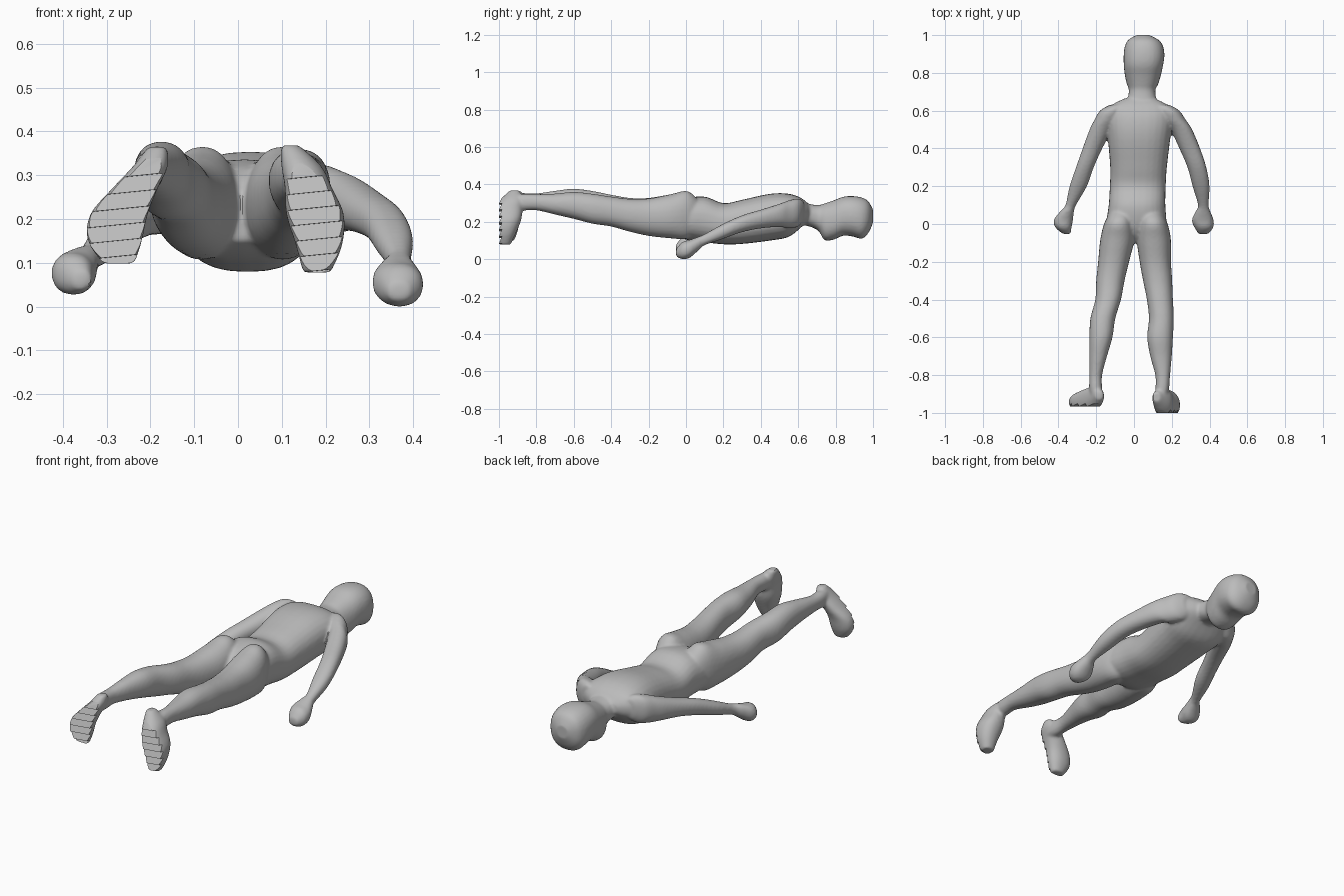
import bpy, bmesh, math
from mathutils import Vector

SIDES = 28
bm = bmesh.new()


def catmull(rows, steps=4):
    """Smoothly refine a list of sections."""
    out = []
    for i in range(len(rows) - 1):
        p0, p1 = rows[max(i - 1, 0)], rows[i]
        p2, p3 = rows[i + 1], rows[min(i + 2, len(rows) - 1)]
        for s in range(steps):
            t = s / steps
            out.append([0.5 * (2 * b + (c - a) * t + (2 * a - 5 * b + 4 * c - d) * t * t
                               + (3 * b - a - 3 * c + d) * t ** 3)
                        for a, b, c, d in zip(p0, p1, p2, p3)])
    return out + [rows[-1]]


def loft(rows, along="Y", power=2.2):
    """Skin superellipse sections (x, y, z, half width, half depth)."""
    rings = []
    for x, y, z, ra, rb in catmull(rows):
        ring = []
        for k in range(SIDES):
            a = math.tau * k / SIDES
            c, s = math.cos(a), math.sin(a)
            u = math.copysign(abs(c) ** (2 / power), c) * ra
            v = math.copysign(abs(s) ** (2 / power), s) * rb
            ring.append(bm.verts.new((x + u, y, z + v) if along == "Y" else (x + u, y + v, z)))
        rings.append(ring)
    faces = [bm.faces.new(rings[0]), bm.faces.new(rings[-1][::-1])]
    for r, q in zip(rings, rings[1:]):
        for k in range(SIDES):
            n = (k + 1) % SIDES
            faces.append(bm.faces.new((r[k], q[k], q[n], r[n])))
    bmesh.ops.recalc_face_normals(bm, faces=faces)


# torso
loft([(.03, .665, .25, .08, .035), (.03, .62, .25, .16, .075), (.03, .55, .235, .175, .115),
      (.027, .45, .225, .165, .125), (.024, .3, .2, .15, .118), (.02, .2, .19, .148, .11),
      (.016, .1, .213, .15, .122), (.012, 0, .215, .16, .11), (.01, -.06, .21, .15, .085),
      (.008, -.1, .2, .09, .05)], power=2.4)

# neck and head
loft([(.04, .58, .25, .08, .06), (.042, .66, .235, .075, .06), (.043, .71, .22, .07, .07),
      (.045, .74, .2, .083, .098), (.047, .79, .21, .096, .105), (.05, .84, .23, .104, .104),
      (.053, .89, .23, .108, .108), (.053, .94, .22, .102, .11), (.05, .975, .225, .08, .085),
      (.047, 1.0, .23, .035, .035)], power=2.3)

# left arm with fist
loft([(-.09, .63, .255, .04, .05), (-.12, .6, .25, .06, .075), (-.145, .55, .24, .065, .075),
      (-.175, .5, .23, .06, .065), (-.22, .4, .21, .052, .05), (-.26, .3, .185, .047, .045),
      (-.295, .2, .15, .046, .04), (-.335, .1, .115, .028, .03), (-.355, .065, .1, .037, .037),
      (-.374, .02, .078, .051, .047), (-.373, -.02, .072, .042, .044), (-.355, -.053, .06, .02, .02)])

# right arm with fist
loft([(.15, .63, .26, .04, .05), (.18, .6, .25, .06, .075), (.21, .55, .24, .065, .075),
      (.25, .5, .235, .058, .062), (.295, .4, .215, .055, .05), (.333, .3, .19, .05, .045),
      (.355, .2, .15, .045, .04), (.367, .1, .105, .028, .03), (.365, .065, .083, .04, .037),
      (.364, .02, .056, .058, .048), (.37, -.02, .046, .049, .046), (.367, -.053, .035, .025, .02)])

# left leg
loft([(-.07, .08, .24, .045, .06), (-.08, .01, .238, .075, .126), (-.088, -.08, .23, .09, .118),
      (-.108, -.2, .228, .082, .1), (-.125, -.3, .24, .075, .088), (-.137, -.4, .265, .068, .08),
      (-.165, -.5, .285, .066, .08), (-.175, -.6, .305, .061, .072), (-.19, -.7, .31, .047, .056),
      (-.203, -.8, .31, .034, .042), (-.203, -.87, .31, .034, .044), (-.2, -.92, .31, .03, .04)])

# right leg
loft([(.09, .08, .24, .045, .06), (.1, .01, .238, .075, .126), (.105, -.08, .23, .09, .118),
      (.113, -.2, .225, .083, .1), (.125, -.3, .235, .077, .088), (.137, -.4, .255, .069, .08),
      (.145, -.5, .27, .066, .08), (.138, -.6, .288, .068, .072), (.143, -.7, .295, .057, .056),
      (.152, -.8, .305, .039, .043), (.15, -.87, .305, .036, .044), (.145, -.92, .305, .03, .04)])

# feet, toes pointing down
loft([(-.183, -.905, .365, .022, .022), (-.2, -.915, .32, .04, .056), (-.235, -.93, .27, .052, .062),
      (-.272, -.94, .21, .066, .052), (-.281, -.945, .15, .062, .045), (-.272, -.95, .098, .036, .03)],
     along="Z")
loft([(.118, -.917, .368, .022, .025), (.145, -.93, .32, .046, .062), (.161, -.95, .27, .054, .076),
      (.176, -.955, .21, .066, .074), (.185, -.965, .14, .053, .056), (.18, -.97, .078, .032, .032)],
     along="Z")


def new_object(name, mesh_bm):
    mesh = bpy.data.meshes.new(name)
    mesh_bm.to_mesh(mesh)
    mesh_bm.free()
    obj = bpy.data.objects.new(name, mesh)
    bpy.context.collection.objects.link(obj)
    return obj


body = new_object("body", bm)


def sole_cutter(name, x, y):
    """Stepped slab that trims a foot to a ridged sole."""
    cb = bmesh.new()
    pts = [(y - .15, .03)]
    for i in range(11):
        z = .03 + i * .036
        pts += [(y, z), (y + .016, z + .0355)]
    pts.append((y - .15, pts[-1][1]))
    face = cb.faces.new([cb.verts.new((x - .15, py, pz)) for py, pz in pts])
    ext = bmesh.ops.extrude_face_region(cb, geom=[face])
    verts = [v for v in ext["geom"] if isinstance(v, bmesh.types.BMVert)]
    bmesh.ops.translate(cb, verts=verts, vec=Vector((.3, 0, .03)))
    bmesh.ops.recalc_face_normals(cb, faces=cb.faces)
    obj = new_object(name, cb)
    obj.hide_render = True
    return obj


# fuse the parts, soften the joins, then trim the soles
mod = body.modifiers.new("fuse", "REMESH")
mod.mode = "VOXEL"
mod.voxel_size = .008
mod = body.modifiers.new("soften", "SMOOTH")
mod.factor = .5
mod.iterations = 5
cutters = [sole_cutter("left_sole_cutter", -.25, -.966), sole_cutter("right_sole_cutter", .17, -1.0)]
for cutter in cutters:
    mod = body.modifiers.new(cutter.name, "BOOLEAN")
    mod.operation = "DIFFERENCE"
    mod.solver = "EXACT"
    mod.object = cutter

bpy.context.view_layer.objects.active = body
body.select_set(True)
for name in [m.name for m in body.modifiers]:
    bpy.ops.object.modifier_apply(modifier=name)
for cutter in cutters:
    bpy.data.objects.remove(cutter)

# one plain grey for the whole figure
grey = bpy.data.materials.new("plain grey")
grey.diffuse_color = (.5, .5, .5, 1)
body.data.materials.clear()
body.data.materials.append(grey)
bpy.ops.object.shade_smooth_by_angle(angle=math.radians(35))
